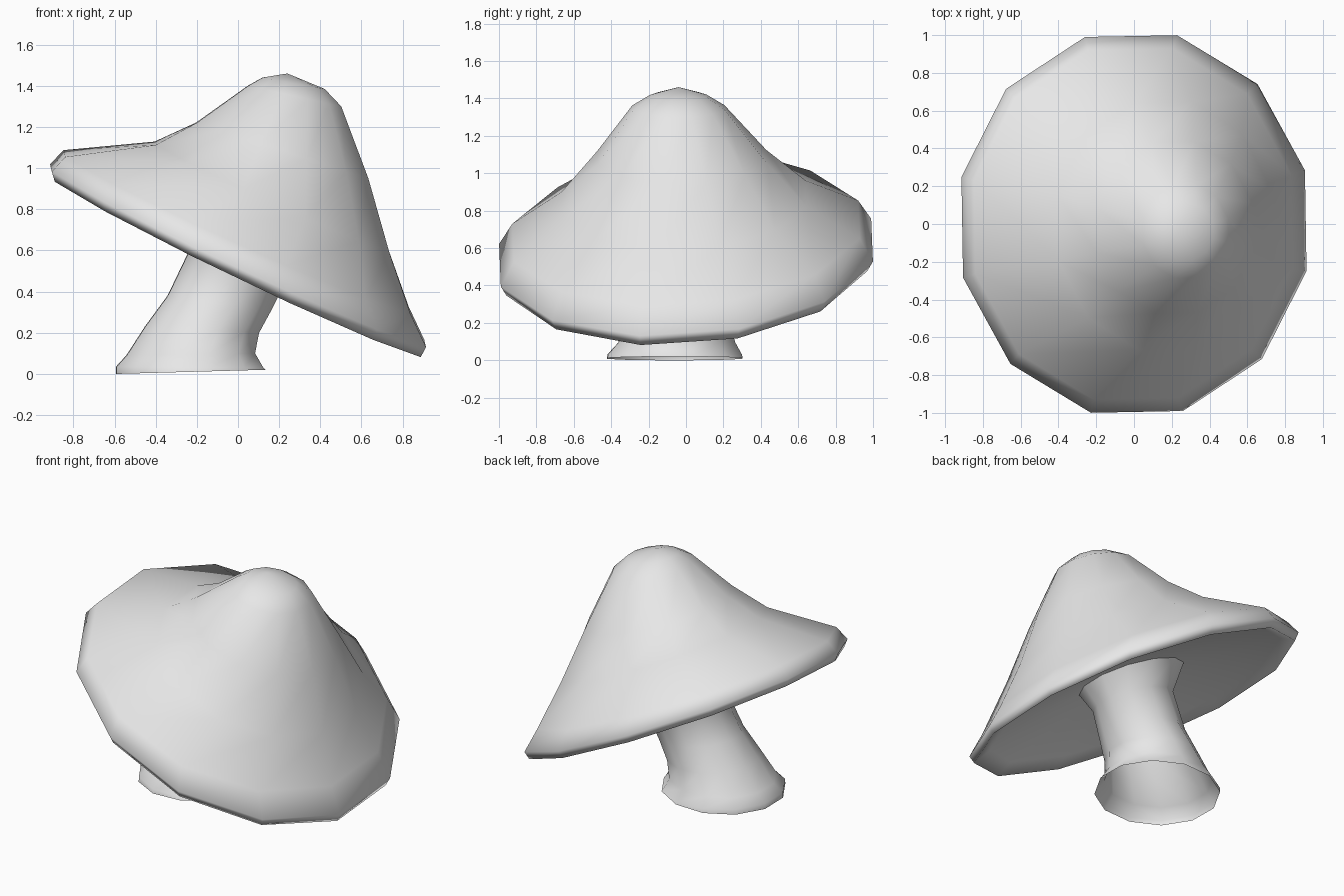
import bpy, bmesh, math

if "Cube" in bpy.data.objects:
    bpy.data.objects.remove(bpy.data.objects["Cube"], do_unlink=True)

SIDES = 12
TWIST = math.radians(16)

grey = bpy.data.materials.new("pale_grey")
grey.use_nodes = True
grey.diffuse_color = (0.8, 0.8, 0.8, 1)
grey.node_tree.nodes["Principled BSDF"].inputs["Base Color"].default_value = (0.8, 0.8, 0.8, 1)


def ring(bm, xl, zl, xr, zr, half, yc=0.0, slope=0.0):
    """Tilted oval between a left and a right point, with half width along y."""
    k = 1 / math.cos(TWIST)
    verts = []
    for i in range(SIDES):
        a = TWIST + 2 * math.pi * i / SIDES
        c, s = math.cos(a) * k / 2, math.sin(a) * k * half
        verts.append(bm.verts.new(((xl + xr) / 2 + c * (xr - xl), yc + s,
                                   (zl + zr) / 2 + c * (zr - zl) + slope * s)))
    return verts


def loft(name, rows, tip=None):
    """Skin a list of rings, optionally closed by a tip point."""
    bm = bmesh.new()
    rings = [ring(bm, *row) for row in rows]
    for low, high in zip(rings, rings[1:]):
        for i in range(SIDES):
            j = (i + 1) % SIDES
            bm.faces.new((low[i], low[j], high[j], high[i]))
    if tip:
        top = bm.verts.new(tip)
        for i in range(SIDES):
            bm.faces.new((rings[-1][i], rings[-1][(i + 1) % SIDES], top))
    for f in bm.faces:
        f.smooth = True
    mesh = bpy.data.meshes.new(name)
    bm.to_mesh(mesh)
    bm.free()
    mesh.materials.append(grey)
    obj = bpy.data.objects.new(name, mesh)
    bpy.context.collection.objects.link(obj)
    return obj


# Ring where the stem flares into the hollow underside
joint = (-0.28, 0.80, 0.32, 0.55, 0.30, 0.0, 0.03)

# Cap: underside, rolled rim, then the leaning bell up to the tip
loft("cap", [
    joint,
    (-0.80, 0.96, 0.78, 0.20, 0.88, 0.0, 0.06),
    (-0.89, 0.95, 0.88, 0.10, 0.96, 0.0, 0.06),
    (-0.905, 1.00, 0.905, 0.15, 0.99, 0.0, 0.06),
    (-0.84, 1.07, 0.83, 0.31, 0.92, 0.0, 0.06),
    (-0.40, 1.12, 0.73, 0.60, 0.65, -0.01, 0.04),
    (-0.20, 1.22, 0.63, 0.95, 0.45, -0.02),
    (0.05, 1.40, 0.50, 1.30, 0.245, -0.04),
    (0.12, 1.44, 0.42, 1.385, 0.15, -0.04),
], tip=(0.24, -0.04, 1.46))

# Stem: open foot, flared base, slim leaning neck
loft("stem", [
    (-0.59, 0.00, 0.13, 0.02, 0.36, -0.06),
    (-0.59, 0.035, 0.12, 0.03, 0.355, -0.06),
    (-0.54, 0.09, 0.08, 0.10, 0.31, -0.05),
    (-0.45, 0.23, 0.10, 0.20, 0.27, -0.04),
    (-0.34, 0.38, 0.16, 0.31, 0.24, -0.03),
    (-0.23, 0.61, 0.23, 0.45, 0.23, -0.01),
    joint,
])
